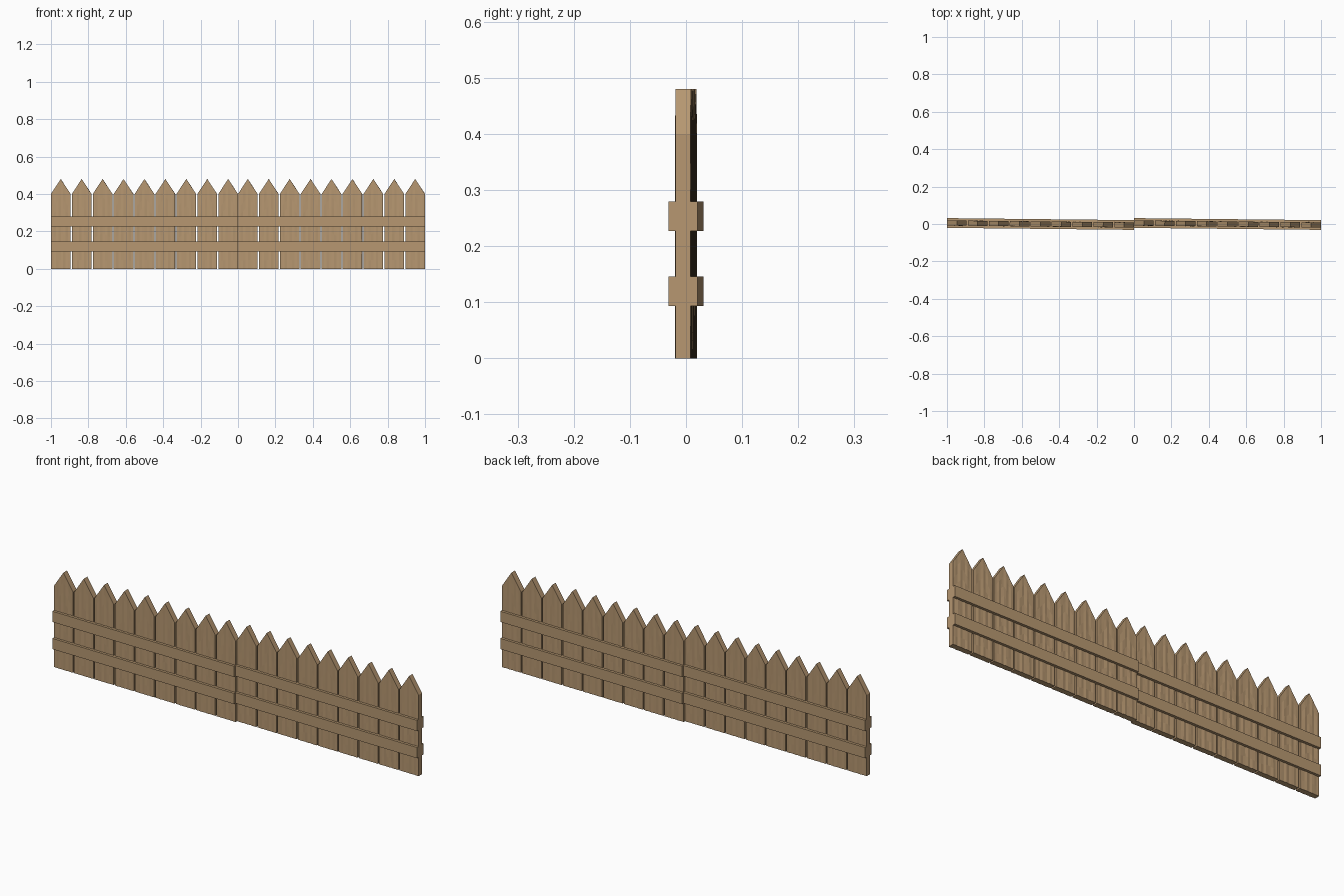
import bpy, bmesh, math, random
from mathutils import Matrix

if "Cube" in bpy.data.objects:
    bpy.data.objects.remove(bpy.data.objects["Cube"])

random.seed(4)
wood = bpy.data.materials.new("tan wood")
wood.diffuse_color = (0.47, 0.31, 0.165, 1)
wood.use_nodes = True
wood.node_tree.nodes["Principled BSDF"].inputs["Base Color"].default_value = wood.diffuse_color

PICKET_W, PICKET_T = 0.105, 0.027
SHOULDER, TIP = 0.40, 0.48
COLS, ROWS, COUNT = 8, 10, 9
TILT = -0.0108          # each panel is turned slightly


def finish(name, bm, panel_x):
    bmesh.ops.recalc_face_normals(bm, faces=bm.faces)
    bm.transform(Matrix.Translation((panel_x, 0, 0)) @ Matrix.Rotation(TILT, 4, 'Z'))
    me = bpy.data.meshes.new(name)
    bm.to_mesh(me)
    bm.free()
    me.materials.append(wood)
    ob = bpy.data.objects.new(name, me)
    bpy.context.collection.objects.link(ob)
    return ob


# Pointed board with a gently rippled grain on both broad faces
def picket(name, cx, panel_x):
    bm = bmesh.new()
    sheets = []
    for side in (-1, 1):
        ph = random.uniform(0, 6.28)
        grid = []
        for i in range(COLS + 1):
            u = i / COLS
            top = SHOULDER + (TIP - SHOULDER) * (1 - abs(2 * u - 1))
            col = []
            for j in range(ROWS + 1):
                z = top * j / ROWS
                edge = i in (0, COLS) or j == ROWS
                bump = 0 if edge else 0.0011 * math.sin(u * 19 + ph + 1.3 * math.sin(z * 14 + ph))
                col.append(bm.verts.new((cx + (u - 0.5) * PICKET_W,
                                         side * (PICKET_T / 2 + bump), z)))
            grid.append(col)
        for i in range(COLS):
            for j in range(ROWS):
                bm.faces.new((grid[i][j], grid[i + 1][j], grid[i + 1][j + 1], grid[i][j + 1]))
        sheets.append(grid)
    # close the rim between the two broad faces
    rim = [(i, 0) for i in range(COLS)] + [(COLS, j) for j in range(ROWS)]
    rim += [(i, ROWS) for i in range(COLS, 0, -1)] + [(0, j) for j in range(ROWS, 0, -1)]
    f, b = sheets
    for (i, j), (k, l) in zip(rim, rim[1:] + rim[:1]):
        bm.faces.new((f[i][j], f[k][l], b[k][l], b[i][j]))
    finish(name, bm, panel_x)


# Long crossbar standing proud of the boards front and back
def rail(name, z0, z1, panel_x):
    bm = bmesh.new()
    bmesh.ops.create_cube(bm, size=1, matrix=Matrix.Translation((0, 0, (z0 + z1) / 2))
                          @ Matrix.Diagonal((1.0, 0.052, z1 - z0, 1)))
    finish(name, bm, panel_x)


# Two identical fence panels side by side
for side, px in (("left", -0.5), ("right", 0.5)):
    for n in range(COUNT):
        cx = (1 - PICKET_W) * (n / (COUNT - 1) - 0.5)
        picket(f"{side}_picket_{n + 1}", cx, px)
    rail(f"{side}_lower_rail", 0.093, 0.146, px)
    rail(f"{side}_upper_rail", 0.227, 0.28, px)
